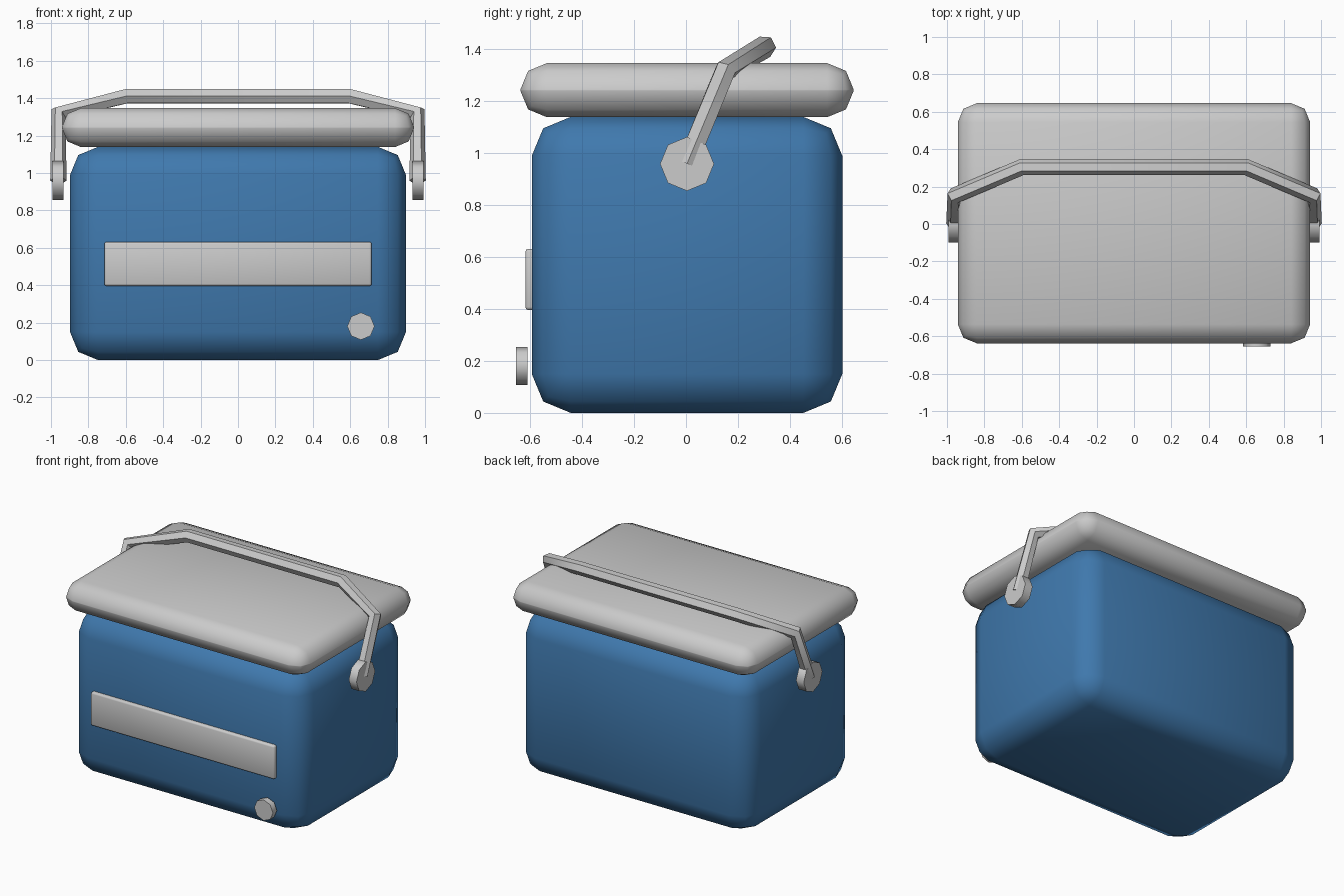
import bpy
from math import radians, pi

if "Cube" in bpy.data.objects:
    bpy.data.objects.remove(bpy.data.objects["Cube"])

YC = 0.004  # depth centre of the main parts


def finish(obj, name):
    obj.name = name
    bpy.ops.object.select_all(action='DESELECT')
    bpy.context.view_layer.objects.active = obj
    obj.select_set(True)
    bpy.ops.object.shade_smooth_by_angle(angle=radians(50))
    return obj


def rounded_box(name, size, centre, bevel):
    bpy.ops.mesh.primitive_cube_add(size=1, location=centre)
    obj = bpy.context.object
    obj.scale = size
    bpy.ops.object.transform_apply(location=False, rotation=False, scale=True)
    mod = obj.modifiers.new("Bevel", 'BEVEL')
    mod.width = bevel
    mod.segments = 2
    bpy.ops.object.modifier_apply(modifier=mod.name)
    return finish(obj, name)


def disc(name, radius, depth, centre, rotation):
    bpy.ops.mesh.primitive_cylinder_add(vertices=8, radius=radius, depth=depth,
                                        location=centre, rotation=rotation)
    return finish(bpy.context.object, name)


# Blue cooler body
body = rounded_box("body", (1.796, 1.196, 1.14), (0, YC, 0.57), 0.15)
blue = bpy.data.materials.new("blue")
blue.diffuse_color = (0.05, 0.19, 0.42, 1)
blue.use_nodes = True
blue.node_tree.nodes["Principled BSDF"].inputs["Base Color"].default_value = blue.diffuse_color
body.data.materials.append(blue)

# Lid and front plate
rounded_box("lid", (1.884, 1.284, 0.208), (0, YC, 1.243), 0.102)
rounded_box("front_plate", (1.43, 0.05, 0.236), (0, -0.594, 0.514), 0.012)

# Drain plug and handle pivots
disc("drain_plug", 0.073, 0.044, (0.657, -0.632, 0.181), (pi / 2, 0, 0))
for side, label in ((-1, "left"), (1, "right")):
    disc(label + "_pivot", 0.104, 0.06, (side * 0.962, YC, 0.959), (0, pi / 2, 0))

# Carry handle: hexagonal bar swept along a mirrored path
half = [(0.96, YC, 0.96), (0.96, 0.152, 1.32), (0.6, 0.304, 1.41)]
path = [(-x, y, z) for x, y, z in half] + half[::-1]
curve = bpy.data.curves.new("handle", 'CURVE')
curve.dimensions = '3D'
curve.bevel_depth = 0.044
curve.bevel_resolution = 1
curve.use_fill_caps = True
spline = curve.splines.new('POLY')
spline.points.add(len(path) - 1)
for point, co in zip(spline.points, path):
    point.co = (*co, 1)
handle = bpy.data.objects.new("handle", curve)
bpy.context.collection.objects.link(handle)
bpy.ops.object.select_all(action='DESELECT')
bpy.context.view_layer.objects.active = handle
handle.select_set(True)
bpy.ops.object.convert(target='MESH')
finish(bpy.context.object, "handle")
